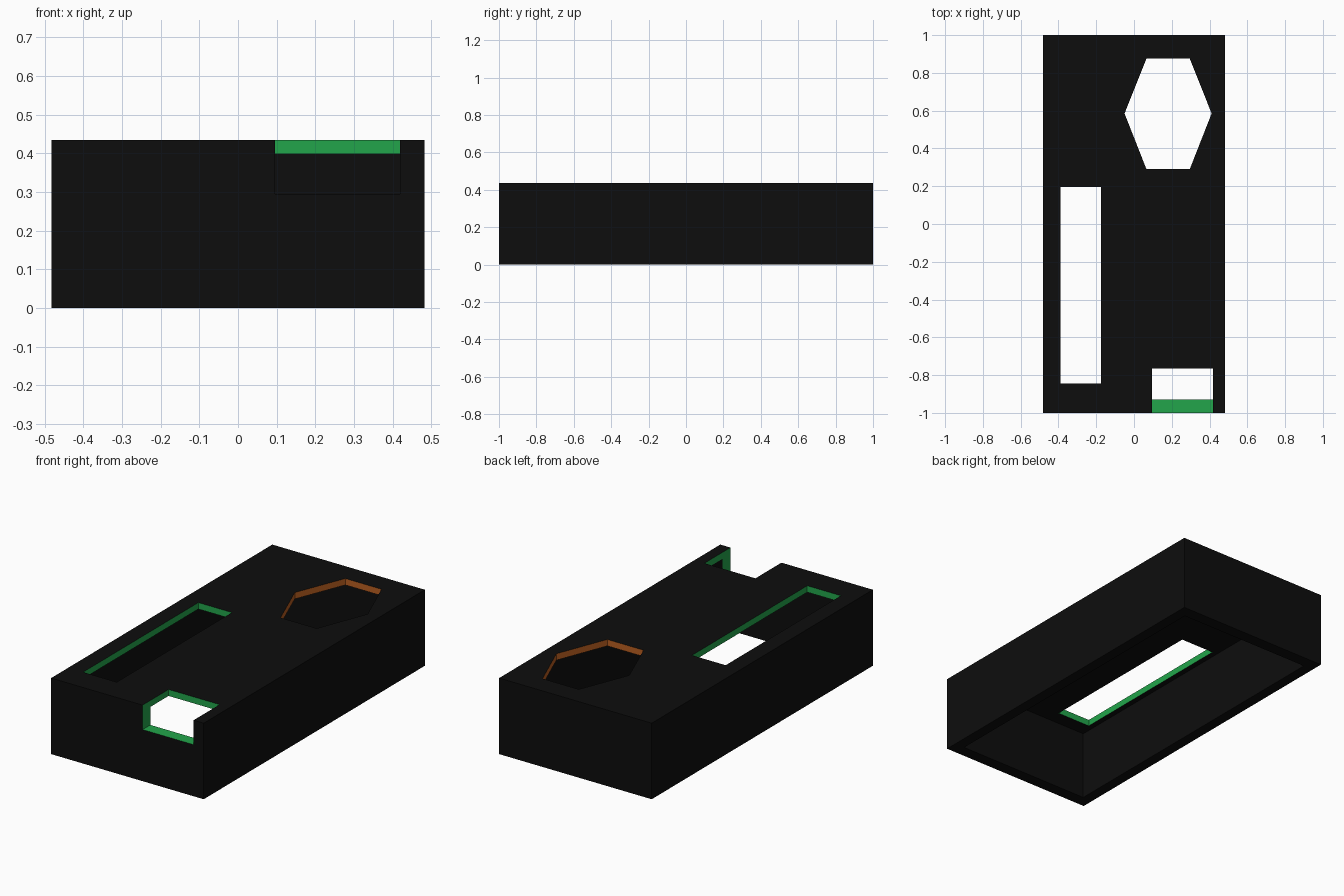
import bpy
import bmesh

if "Cube" in bpy.data.objects:
    bpy.data.objects.remove(bpy.data.objects["Cube"])

W, L, H = 0.483, 1.0, 0.435        # half width, half length, height
WALL_X, WALL_Y, ROOF = 0.062, 0.07, 0.037


def material(name, rgb):
    m = bpy.data.materials.new(name)
    m.diffuse_color = (*rgb, 1.0)
    m.use_nodes = True
    m.node_tree.nodes["Principled BSDF"].inputs["Base Color"].default_value = m.diffuse_color
    return m


black = material("black", (0.004, 0.004, 0.004))
green = material("green", (0.016, 0.376, 0.07))
orange = material("orange", (0.48, 0.112, 0.0144))


def prism(name, outline, z0, z1, mat):
    """Extrude an outline in the ground plane from z0 to z1."""
    bm = bmesh.new()
    face = bm.faces.new([bm.verts.new((x, y, z0)) for x, y in outline])
    ext = bmesh.ops.extrude_face_region(bm, geom=[face])
    top = [g for g in ext["geom"] if isinstance(g, bmesh.types.BMVert)]
    bmesh.ops.translate(bm, verts=top, vec=(0, 0, z1 - z0))
    bmesh.ops.recalc_face_normals(bm, faces=bm.faces)
    me = bpy.data.meshes.new(name)
    bm.to_mesh(me)
    bm.free()
    me.materials.append(mat)
    ob = bpy.data.objects.new(name, me)
    bpy.context.collection.objects.link(ob)
    return ob


def rect(x0, x1, y0, y1):
    return [(x0, y0), (x1, y0), (x1, y1), (x0, y1)]


# Box shell, open underneath
shell = prism("box_shell", rect(-W, W, -L, L), 0, H, black)
hexagon = [(-0.05, 0.585), (0.066, 0.29), (0.295, 0.29),
           (0.411, 0.585), (0.295, 0.876), (0.066, 0.876)]

cutters = [
    # hollow inside
    prism("cavity_cutter", rect(-W + WALL_X, W - WALL_X, -L + WALL_Y, L - WALL_Y),
          -0.2, H - ROOF, black),
    # long slot and hexagonal opening through the roof
    prism("slot_cutter", rect(-0.389, -0.176, -0.845, 0.197), 0.3, 0.6, green),
    prism("hexagon_cutter", hexagon, 0.3, 0.6, orange),
    # notch across the roof and the front wall
    prism("notch_cutter", rect(0.096, 0.419, -1.1, -0.765), 0.295, 0.6, green),
]

# Cut faces take the colour of their cutter
bpy.context.view_layer.objects.active = shell
for cutter in cutters:
    mod = shell.modifiers.new(cutter.name, "BOOLEAN")
    mod.operation = "DIFFERENCE"
    mod.solver = "EXACT"
    mod.material_mode = "TRANSFER"
    mod.object = cutter
    bpy.ops.object.modifier_apply(modifier=mod.name)
    bpy.data.objects.remove(cutter)
